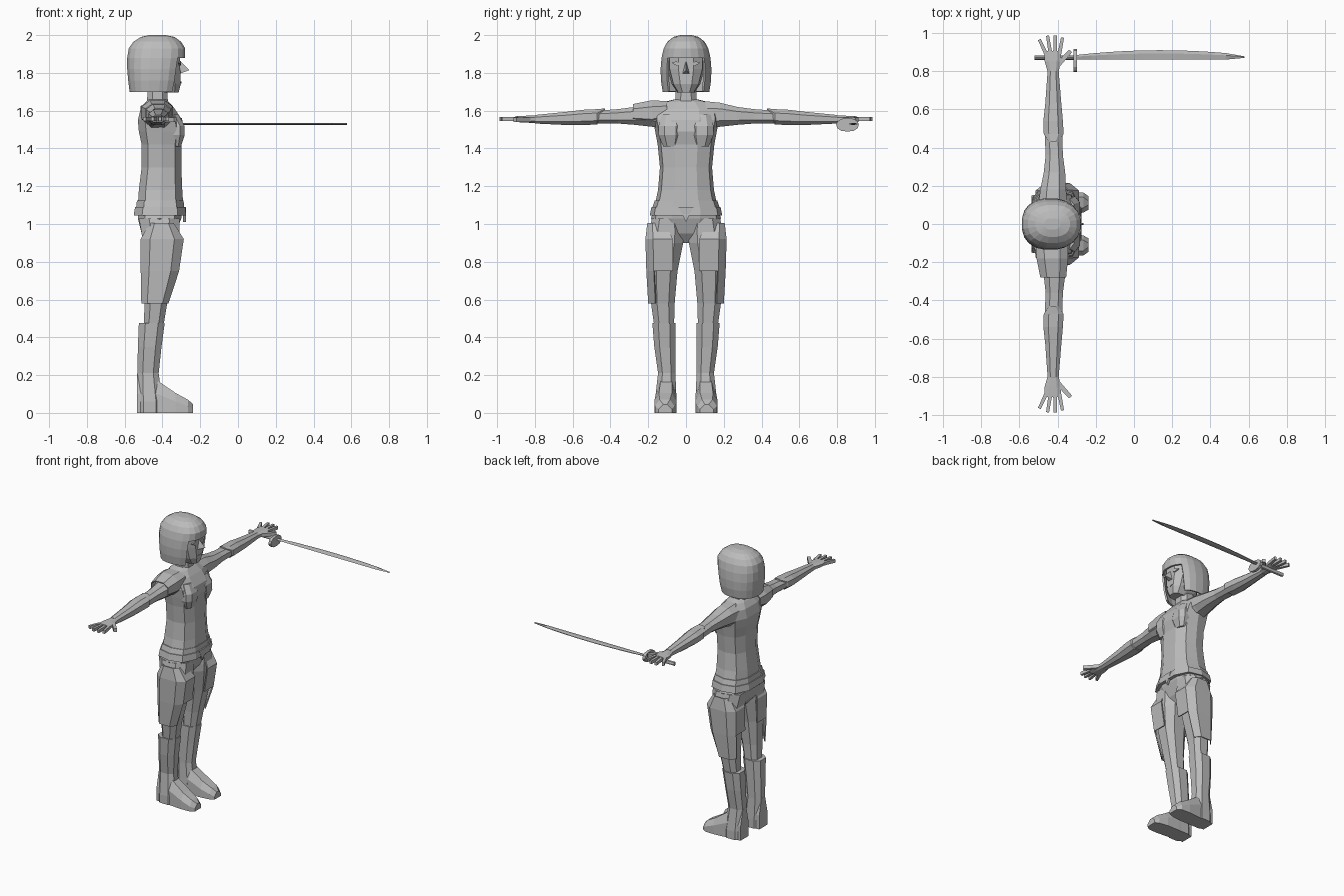
import bpy, bmesh, math
from mathutils import Vector

grey = bpy.data.materials.new("plain_grey")
grey.diffuse_color = (0.5, 0.5, 0.5, 1)


def finish(name, bm, mirror=False, thick=0):
    bmesh.ops.recalc_face_normals(bm, faces=bm.faces)
    me = bpy.data.meshes.new(name)
    bm.to_mesh(me)
    bm.free()
    ob = bpy.data.objects.new(name, me)
    bpy.context.collection.objects.link(ob)
    me.materials.append(grey)
    if thick:
        m = ob.modifiers.new("thickness", 'SOLIDIFY')
        m.thickness = thick
    if mirror:
        m = ob.modifiers.new("mirror", 'MIRROR')
        m.use_axis = (False, True, False)
    return ob


def loft(name, axis, sections, n=8, power=0.8, mirror=False, thick=0, cut=None, caps=True):
    """Rings given as (position, a_min, a_max, b_min, b_max); axis 'z' uses x,y bounds, 'y' uses x,z."""
    bm = bmesh.new()
    rings = []
    for t, a0, a1, b0, b1 in sections:
        ring = []
        for i in range(n):
            w = 2 * math.pi * (i + 0.5) / n
            c, s = math.cos(w), math.sin(w)
            k = math.cos(math.pi / n) if n <= 10 else 1
            u = math.copysign(min(1, abs(c) / k) ** power, c)
            v = math.copysign(min(1, abs(s) / k) ** power, s)
            a = (a0 + a1) / 2 + (a1 - a0) / 2 * u
            b = (b0 + b1) / 2 + (b1 - b0) / 2 * v
            ring.append(bm.verts.new((a, b, t) if axis == 'z' else (a, t, b)))
        rings.append(ring)
    for p, q in zip(rings, rings[1:]):
        for i in range(n):
            j = (i + 1) % n
            bm.faces.new((p[i], p[j], q[j], q[i]))
    if caps:
        bm.faces.new(rings[0])
        bm.faces.new(rings[-1])
    if cut:
        bad = [f for f in bm.faces if cut(f.calc_center_median())]
        bmesh.ops.delete(bm, geom=bad, context='FACES')
    return finish(name, bm, mirror, thick)


def prism(name, pts, offset, mirror=False):
    """Flat outline pushed along an offset."""
    bm = bmesh.new()
    f = bm.faces.new([bm.verts.new(p) for p in pts])
    r = bmesh.ops.extrude_face_region(bm, geom=[f])
    vs = [g for g in r['geom'] if isinstance(g, bmesh.types.BMVert)]
    bmesh.ops.translate(bm, verts=vs, vec=Vector(offset))
    if not any(g is f for g in bm.faces):
        bm.faces.new([v for v in bm.verts if v not in vs])
    return finish(name, bm, mirror)


def box(name, a, b, w, h, mirror=False):
    """Box from point a to point b in the xy plane, w wide, h high."""
    a, b = Vector(a), Vector(b)
    side = (b - a).cross(Vector((0, 0, 1))).normalized() * w / 2
    z = Vector((0, 0, h / 2))
    return prism(name, [a - side - z, a + side - z, b + side * 0.8 - z, b - side * 0.8 - z], (0, 0, h), mirror)


# Torso with chest, hips and neck
loft("torso", 'z', [
    (0.90, -0.47, -0.37, -0.04, 0.04), (0.95, -0.51, -0.33, -0.14, 0.14),
    (1.03, -0.53, -0.30, -0.185, 0.185), (1.10, -0.53, -0.29, -0.165, 0.165),
    (1.18, -0.525, -0.295, -0.148, 0.148), (1.30, -0.51, -0.30, -0.138, 0.138),
    (1.42, -0.51, -0.30, -0.15, 0.15), (1.49, -0.525, -0.285, -0.163, 0.163),
    (1.55, -0.53, -0.295, -0.175, 0.175), (1.61, -0.515, -0.335, -0.17, 0.17),
    (1.645, -0.49, -0.365, -0.12, 0.12), (1.66, -0.475, -0.38, -0.06, 0.06)], n=10)
loft("neck", 'z', [(1.60, -0.485, -0.37, -0.06, 0.06), (1.76, -0.475, -0.375, -0.052, 0.052)])
loft("bust", 'z', [(1.41, -0.36, -0.302, 0.04, 0.12), (1.47, -0.38, -0.282, 0.02, 0.145),
                   (1.52, -0.38, -0.284, 0.02, 0.145), (1.58, -0.40, -0.315, 0.03, 0.13)], mirror=True)

# Belt in two bands with a pointed buckle
loft("lower_belt", 'z', [(1.045, -0.552, -0.275, -0.192, 0.192), (1.09, -0.545, -0.28, -0.183, 0.183)], n=10)
loft("upper_belt", 'z', [(1.08, -0.54, -0.285, -0.18, 0.18), (1.125, -0.535, -0.288, -0.165, 0.165)], n=10)
prism("belt_buckle", [(-0.29, -0.04, 1.09), (-0.29, 0.04, 1.09), (-0.29, 0, 1.01)], (0.014, 0, 0))

# Legs, boots and thigh guards
loft("leg", 'z', [(0.40, -0.50, -0.405, 0.065, 0.16), (0.58, -0.495, -0.375, 0.06, 0.185),
                  (0.75, -0.50, -0.335, 0.045, 0.195), (0.90, -0.505, -0.31, 0.015, 0.20),
                  (0.95, -0.51, -0.31, 0.012, 0.198), (1.03, -0.525, -0.31, 0.02, 0.18)], mirror=True)
loft("boot", 'z', [(0.0, -0.535, -0.40, 0.05, 0.165), (0.06, -0.535, -0.40, 0.05, 0.165),
                   (0.21, -0.533, -0.42, 0.056, 0.148), (0.35, -0.53, -0.405, 0.055, 0.168),
                   (0.475, -0.525, -0.388, 0.055, 0.178)], mirror=True)
bm = bmesh.new()
foot = [[(x, y, z) for y, z in ((y0, 0), (y1, 0), (y1, h), (y1 - 0.025, t), (y0 + 0.025, t), (y0, h))]
        for x, y0, y1, h, t in ((-0.535, 0.06, 0.15, 0.10, 0.21), (-0.425, 0.05, 0.16, 0.10, 0.17),
                                (-0.33, 0.05, 0.168, 0.06, 0.105), (-0.265, 0.06, 0.165, 0.035, 0.07),
                                (-0.237, 0.075, 0.145, 0.02, 0.045))]
foot = [[bm.verts.new(p) for p in ring] for ring in foot]
for p, q in zip(foot, foot[1:]):
    for i in range(6):
        bm.faces.new((p[i], p[(i + 1) % 6], q[(i + 1) % 6], q[i]))
bm.faces.new(foot[0])
bm.faces.new(foot[-1])
finish("foot", bm, True)
loft("thigh_guard", 'z', [(0.58, -0.512, -0.368, 0.03, 0.20), (0.75, -0.515, -0.312, 0.03, 0.21),
                          (0.92, -0.515, -0.287, 0.03, 0.215), (1.005, -0.47, -0.34, 0.08, 0.205)],
     power=0.65, mirror=True, thick=0.008, cut=lambda c: c.y < 0.12, caps=False)

# Arms, gloves and hands
loft("arm", 'y', [(0.10, -0.50, -0.35, 1.50, 1.65), (0.18, -0.49, -0.355, 1.515, 1.642),
                  (0.27, -0.472, -0.36, 1.525, 1.62), (0.36, -0.462, -0.372, 1.532, 1.608),
                  (0.47, -0.467, -0.375, 1.532, 1.60), (0.60, -0.46, -0.383, 1.53, 1.595),
                  (0.82, -0.446, -0.397, 1.535, 1.573)], mirror=True)
loft("glove", 'y', [(0.43, -0.445, -0.398, 1.595, 1.612), (0.47, -0.472, -0.368, 1.527, 1.608),
                    (0.54, -0.474, -0.372, 1.524, 1.605), (0.63, -0.464, -0.38, 1.524, 1.594),
                    (0.80, -0.452, -0.394, 1.532, 1.577)], mirror=True)
loft("palm", 'y', [(0.79, -0.45, -0.395, 1.534, 1.575), (0.85, -0.467, -0.383, 1.537, 1.573),
                   (0.905, -0.47, -0.38, 1.54, 1.57)], mirror=True)
for i, (x0, x1, y) in enumerate(((-0.46, -0.495, 0.965), (-0.437, -0.452, 0.985),
                                 (-0.413, -0.412, 0.985), (-0.39, -0.374, 0.975))):
    box("finger_%d" % (i + 1), (x0, 0.89, 1.556), (x1, y, 1.556), 0.02, 0.022, True)
box("thumb", (-0.40, 0.83, 1.553), (-0.332, 0.905, 1.553), 0.026, 0.024, True)

# Single short sleeve on one shoulder
loft("shoulder_guard", 'y', [(-0.10, -0.515, -0.345, 1.55, 1.65), (-0.18, -0.51, -0.345, 1.52, 1.655),
                             (-0.28, -0.49, -0.355, 1.535, 1.635)], thick=0.006, caps=False)

# Head, face details and bobbed hair
loft("head", 'z', [(1.695, -0.44, -0.315, -0.045, 0.045), (1.74, -0.50, -0.303, -0.075, 0.075),
                   (1.82, -0.52, -0.306, -0.098, 0.098), (1.93, -0.52, -0.306, -0.098, 0.098)], n=10)
bm = bmesh.new()
tip = bm.verts.new((-0.257, 0, 1.815))
base = [bm.verts.new(p) for p in ((-0.31, -0.02, 1.795), (-0.31, 0.02, 1.795), (-0.308, 0, 1.865))]
bm.faces.new(base)
for i in range(3):
    bm.faces.new((base[i], base[(i + 1) % 3], tip))
finish("nose", bm)
prism("mouth", [(-0.309, -0.026, 1.755), (-0.309, 0.026, 1.755), (-0.309, 0, 1.744)], (0.009, 0, 0))
prism("eye", [(-0.311, 0.03, 1.845), (-0.311, 0.05, 1.838), (-0.318, 0.075, 1.853),
              (-0.311, 0.05, 1.862)], (0.009, 0, 0), True)
loft("hair", 'z', [(1.70, -0.575, -0.315, -0.125, 0.125), (1.76, -0.583, -0.30, -0.134, 0.134),
                   (1.82, -0.588, -0.29, -0.136, 0.136), (1.88, -0.588, -0.28, -0.131, 0.131),
                   (1.93, -0.58, -0.278, -0.119, 0.119), (1.965, -0.555, -0.30, -0.10, 0.10),
                   (1.99, -0.515, -0.335, -0.068, 0.068), (2.0, -0.47, -0.385, -0.03, 0.03)],
     n=20, power=0.85, thick=0.012,
     cut=lambda c: c.z < 1.705 or (c.z < 1.88 and c.x > -0.345 and abs(c.y) < 0.105))

# Curved sword with guard and grip
xs = [-0.31 + 0.88 * i / 10 for i in range(11)]
bm = bmesh.new()
rows = []
for i, x in enumerate(xs):
    u = i / 10
    back = 0.883 + 0.1 * u * (1 - u) + 0.002 * u
    edge = 0.86
    if i == 10:
        back, edge, x = 0.877, 0.869, 0.578
    mid = edge + (back - edge) * 0.65
    rows.append([bm.verts.new(p) for p in ((x, edge, 1.53), (x, mid, 1.535), (x, back, 1.532),
                                          (x, back, 1.528), (x, mid, 1.525))])
for p, q in zip(rows, rows[1:]):
    for i in range(5):
        bm.faces.new((p[i], p[(i + 1) % 5], q[(i + 1) % 5], q[i]))
bm.faces.new(rows[0])
bm.faces.new(rows[-1])
finish("sword_blade", bm)
prism("sword_guard", [(-0.317, 0.855 + 0.06 * math.copysign(abs(math.cos(w)) ** 0.8, math.cos(w)),
                       1.525 + 0.036 * math.sin(w))
                      for w in [math.pi * k / 6 for k in range(12)]], (0.02, 0, 0))
prism("sword_grip", [(-0.52, 0.87 + 0.011 * math.cos(w), 1.53 + 0.015 * math.sin(w))
                     for w in [math.pi * k / 4 for k in range(8)]], (0.21, 0, 0))
